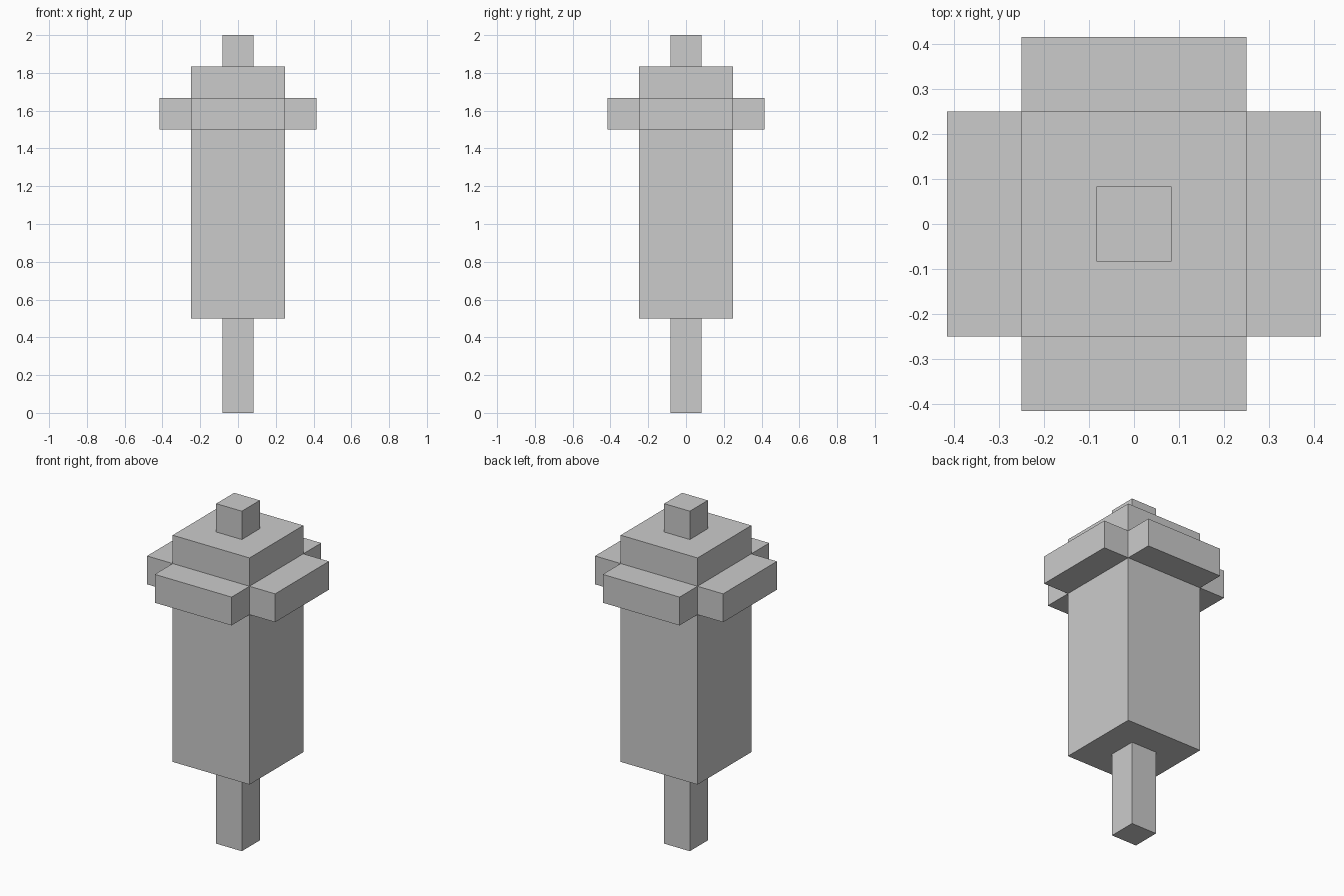
import bpy
import bmesh
from mathutils import Matrix, Vector

if "Cube" in bpy.data.objects:
    bpy.data.objects.remove(bpy.data.objects["Cube"])

U = 1 / 6  # the model sits on a grid of 1/6 unit cubes


def box(name, low, high):
    """Axis-aligned box between two corners given in grid units."""
    low, high = Vector(low) * U, Vector(high) * U
    size = high - low
    bm = bmesh.new()
    bmesh.ops.create_cube(bm, size=1, matrix=Matrix.Diagonal((*size, 1)))
    mesh = bpy.data.meshes.new(name)
    bm.to_mesh(mesh)
    bm.free()
    obj = bpy.data.objects.new(name, mesh)
    obj.location = (low + high) / 2
    bpy.context.collection.objects.link(obj)
    return obj


# Central column: thin stem, thick body, small cap
box("lower_stem", (-0.5, -0.5, 0), (0.5, 0.5, 3))
box("body", (-1.5, -1.5, 3), (1.5, 1.5, 11))
box("top_knob", (-0.5, -0.5, 11), (0.5, 0.5, 12))

# Four ledges around the body, leaving the corners open
for side, s in (("left", -1), ("right", 1)):
    x0, x1 = sorted((1.5 * s, 2.5 * s))
    box(f"{side}_ledge", (x0, -1.5, 9), (x1, 1.5, 10))
for side, s in (("front", -1), ("back", 1)):
    y0, y1 = sorted((1.5 * s, 2.5 * s))
    box(f"{side}_ledge", (-1.5, y0, 9), (1.5, y1, 10))
